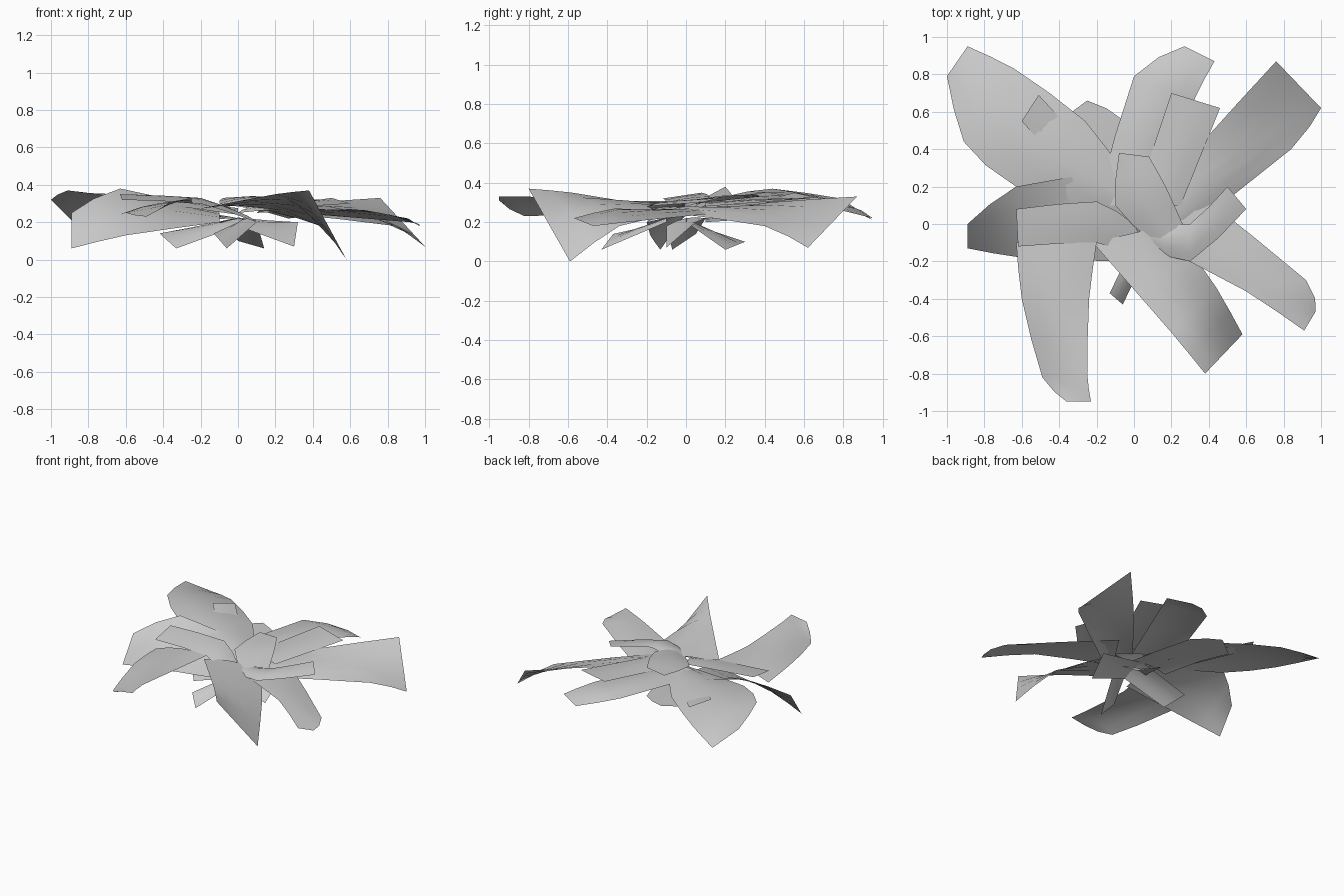
import bpy
from mathutils import Vector

cube = bpy.data.objects.get("Cube")
if cube:
    bpy.data.objects.remove(cube, do_unlink=True)

grey = bpy.data.materials.new("leaf grey")
grey.use_nodes = True
colour = (0.6, 0.6, 0.6, 1)
grey.diffuse_color = colour
grey.node_tree.nodes["Principled BSDF"].inputs["Base Color"].default_value = colour

ACROSS = 4
FLAT, GENTLE, ARCHED = 0.01, 0.02, 0.03


def smooth_path(points):
    """Add a slightly curved middle point between each pair of edge points."""
    points = [Vector(point) for point in points]
    before_first = points[0] * 2 - points[1]
    after_last = points[-1] * 2 - points[-2]
    padded = [before_first] + points + [after_last]
    path = [points[0]]
    for before, start, stop, after in zip(padded, padded[1:], padded[2:], padded[3:]):
        middle = (start + stop) / 2
        outer_middle = (before + after) / 2
        path.append(middle + (middle - outer_middle) / 12)
        path.append(stop)
    return path


def leaf(name, left_edge, right_edge, arch=GENTLE):
    """Loft a thin blade from base to tip, arched at the base and straight at the tip."""
    verts, faces = [], []
    left_path, right_path = smooth_path(left_edge), smooth_path(right_edge)
    last = len(left_path) - 1
    for station, (left, right) in enumerate(zip(left_path, right_path)):
        rise = arch * (1 - (station / last) ** 2)
        for column in range(ACROSS + 1):
            share = column / ACROSS
            point = left.lerp(right, share)
            point.z += rise * 4 * share * (1 - share)
            verts.append(point)
    row = ACROSS + 1
    for row_start in range(0, len(verts) - row, row):
        for corner in range(row_start, row_start + ACROSS):
            faces.append((corner, corner + 1, corner + row + 1, corner + row))

    mesh = bpy.data.meshes.new(name)
    mesh.from_pydata(verts, [], faces)
    mesh.materials.append(grey)
    mesh.shade_smooth()
    # The upper side of every blade faces the sky
    if sum(polygon.normal.z for polygon in mesh.polygons) < 0:
        mesh.flip_normals()
    blade = bpy.data.objects.new(name, mesh)
    bpy.context.collection.objects.link(blade)


# Large outer leaves, going round the plant
leaf("back_right_leaf",
     left_edge=[(0, 0, .24), (-.63, .2, .33), (-.91, .44, .37), (-1, .79, .32)],
     right_edge=[(0, .2, .25), (-.26, .55, .28), (-.64, .83, .26), (-.89, .95, .21)],
     arch=ARCHED)
leaf("right_leaf",
     left_edge=[(-.1, -.2, .2), (-.6, -.18, .13), (-.89, -.13, .06)],
     right_edge=[(-.1, .28, .25), (-.63, .2, .38), (-.89, 0, .25)])
leaf("front_right_leaf",
     left_edge=[(-.63, -.1, .24), (-.6, -.4, .25), (-.49, -.82, .23), (-.36, -.95, .31)],
     right_edge=[(-.2, -.1, .3), (-.24, -.4, .3), (-.25, -.8, .33), (-.23, -.95, .33)],
     arch=ARCHED)
leaf("front_leaf",
     left_edge=[(-.22, -.1, .27), (.2, -.58, .35), (.38, -.8, .37)],
     right_edge=[(.2, 0, .25), (.44, -.34, .18), (.58, -.59, 0)],
     arch=ARCHED)
leaf("front_left_leaf",
     left_edge=[(.1, -.1, .25), (.6, -.36, .27), (.91, -.57, .22)],
     right_edge=[(.3, .2, .25), (.92, -.3, .2), (.97, -.47, .18)])
leaf("back_left_leaf",
     left_edge=[(.1, .1, .25), (.35, .42, .3), (.76, .87, .33)],
     right_edge=[(.2, -.1, .25), (.84, .4, .18), (1, .62, .07)],
     arch=ARCHED)
leaf("back_leaf",
     left_edge=[(-.2, .1, .26), (0, .79, .29), (.27, .95, .22)],
     right_edge=[(.1, .1, .26), (.32, .66, .28), (.43, .87, .24)],
     arch=ARCHED)

# Inner upper leaves
leaf("inner_right_leaf",
     left_edge=[(.1, -.2, .2), (-.2, -.1, .3), (-.62, -.12, .32)],
     right_edge=[(0, 0, .25), (-.2, .12, .33), (-.63, .08, .35)],
     arch=FLAT)
leaf("inner_back_leaf",
     left_edge=[(0, .1, .28), (.2, .7, .33)],
     right_edge=[(.25, .1, .28), (.46, .62, .32)])
leaf("inner_back_right_leaf",
     left_edge=[(-.2, .1, .23), (-.6, .55, .35)],
     right_edge=[(-.1, .25, .22), (-.51, .69, .32)],
     arch=FLAT)
leaf("centre_leaf",
     left_edge=[(.1, -.1, .27), (-.1, .1, .3), (-.08, .38, .33)],
     right_edge=[(.26, 0, .28), (.17, .2, .33), (.08, .36, .34)])
leaf("inner_left_leaf",
     left_edge=[(0, -.1, .25), (.3, -.2, .28), (.6, .08, .3)],
     right_edge=[(.1, 0, .26), (.3, 0, .3), (.5, .2, .33)])

# Small leaves drooping below
leaf("low_back_right_leaf",
     left_edge=[(-.2, .1, .2), (-.3, .35, .23), (-.4, .55, .24)],
     right_edge=[(.1, .1, .2), (-.05, .55, .23), (-.25, .66, .25)])
leaf("low_front_leaf",
     left_edge=[(0, -.1, .2), (-.13, -.37, .14)],
     right_edge=[(.1, -.1, .2), (-.06, -.43, .06)])
leaf("low_left_leaf",
     left_edge=[(0, -.1, .18), (.3, -.1, .07)],
     right_edge=[(0, .1, .22), (.32, .05, .2)])
leaf("low_right_leaf",
     left_edge=[(0, -.1, .18), (-.33, -.07, .06)],
     right_edge=[(0, .1, .22), (-.42, .05, .14)])
leaf("low_back_leaf",
     left_edge=[(-.1, 0, .2), (0, .3, .1)],
     right_edge=[(.1, 0, .2), (.14, .2, .06)])
